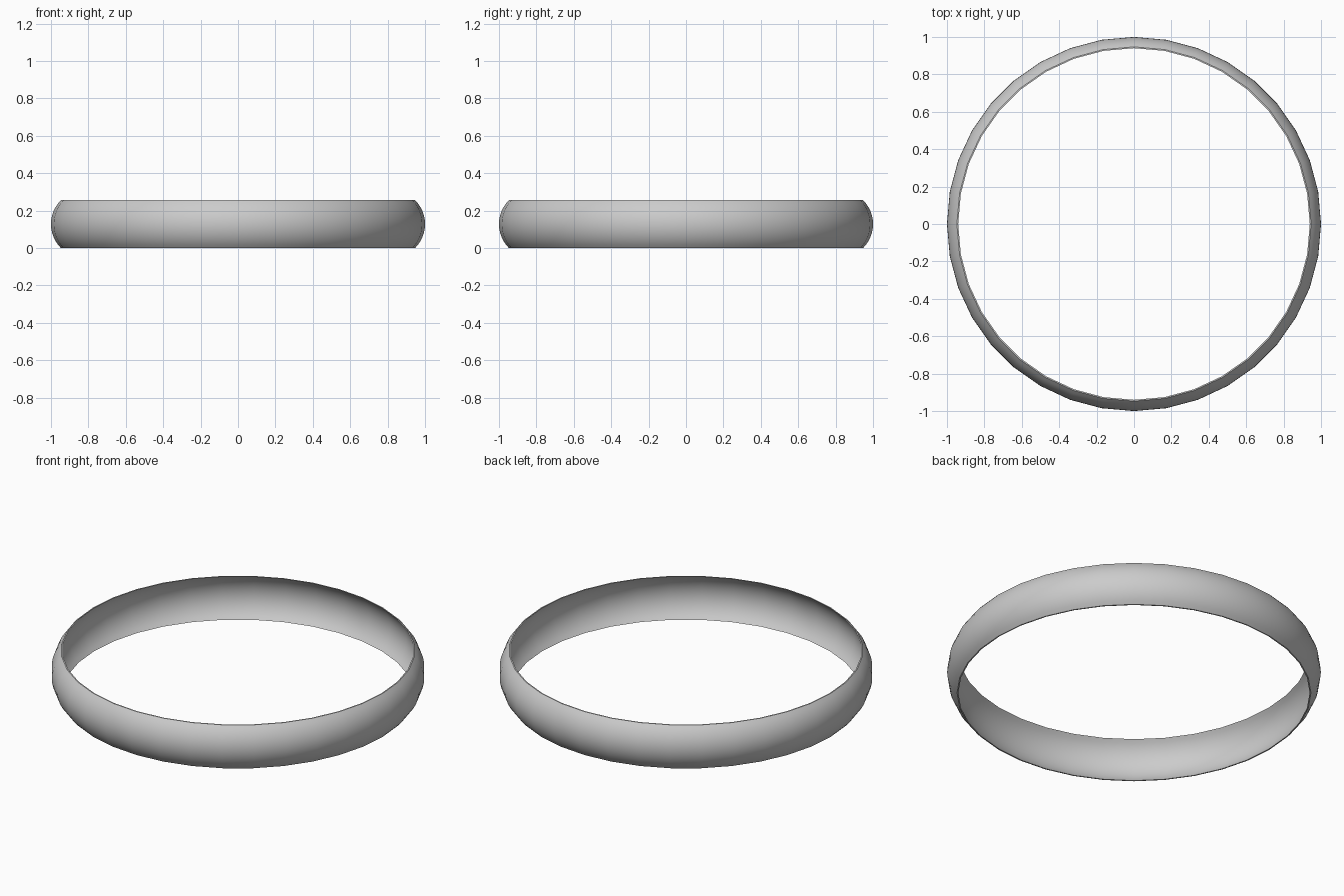
import bpy, bmesh, math

if "Cube" in bpy.data.objects:
    bpy.data.objects.remove(bpy.data.objects["Cube"])

HEIGHT = 0.256
RIM_R, MID_R = 0.947, 1.0      # outer radius at the rims and at the belly
THICK = 0.007
SIDES, STEPS = 36, 12

# barrel-shaped band profile: outer arc upward, then inner arc back down
half = HEIGHT / 2
sag = MID_R - RIM_R
arc_r = (half ** 2 + sag ** 2) / (2 * sag)
arc_a = math.asin(half / arc_r)
outer = []
for i in range(STEPS + 1):
    a = -arc_a + 2 * arc_a * i / STEPS
    outer.append((MID_R - arc_r + arc_r * math.cos(a), half + arc_r * math.sin(a)))
inner = [(r - THICK, z) for r, z in reversed(outer)]
profile = outer + inner

# revolve the closed profile around z
bm = bmesh.new()
rings = []
for s in range(SIDES):
    t = 2 * math.pi * s / SIDES
    rings.append([bm.verts.new((r * math.cos(t), r * math.sin(t), z)) for r, z in profile])
n = len(profile)
for s in range(SIDES):
    a, b = rings[s], rings[(s + 1) % SIDES]
    for j in range(n):
        k = (j + 1) % n
        bm.faces.new((a[j], b[j], b[k], a[k]))
bmesh.ops.recalc_face_normals(bm, faces=bm.faces)

mesh = bpy.data.meshes.new("ring_band")
bm.to_mesh(mesh)
bm.free()
band = bpy.data.objects.new("ring_band", mesh)
bpy.context.collection.objects.link(band)

# smooth walls, crisp rims
bpy.context.view_layer.objects.active = band
band.select_set(True)
bpy.ops.object.shade_smooth_by_angle(angle=math.radians(30))
